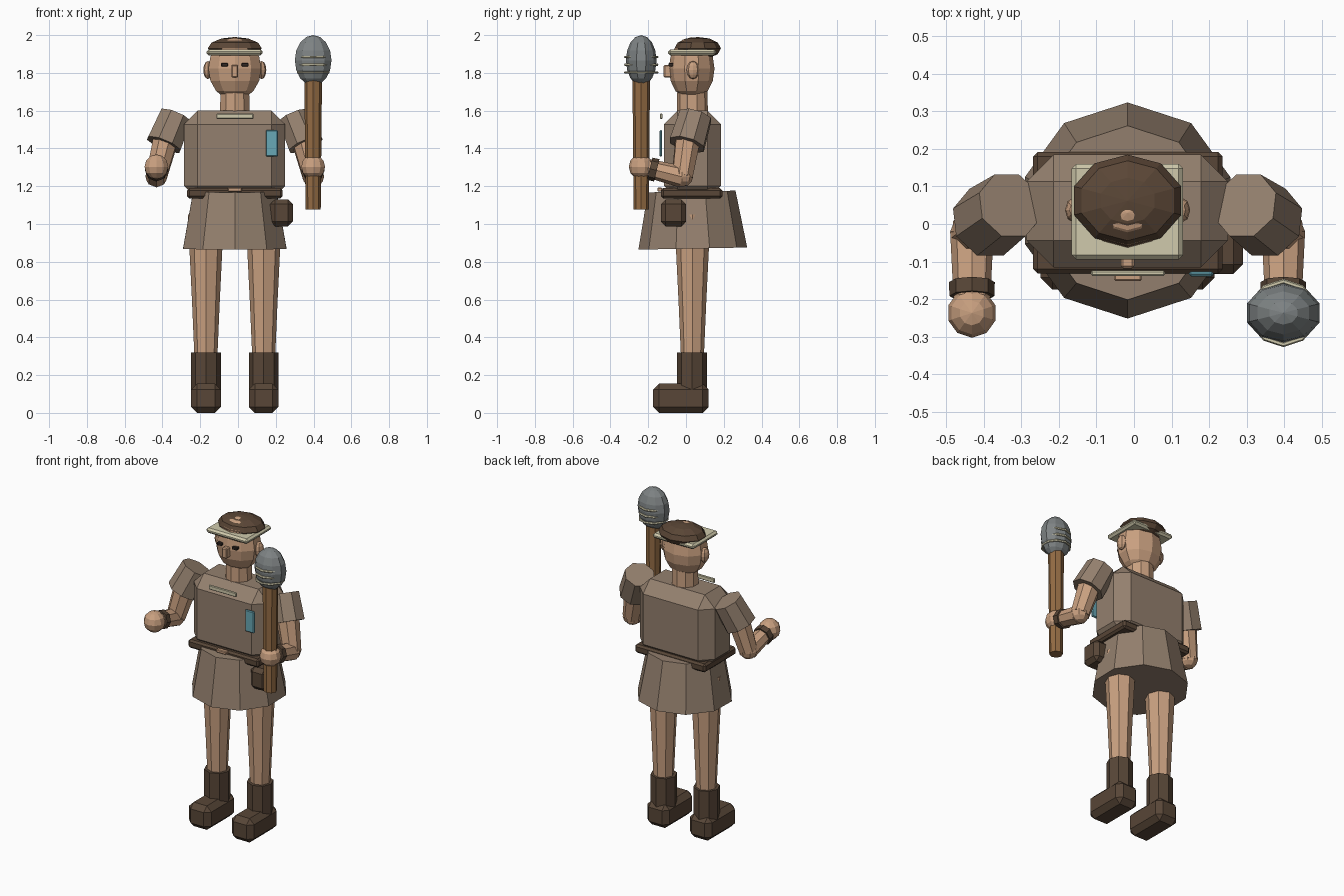
import bpy, bmesh, math
from mathutils import Vector, Matrix

if "Cube" in bpy.data.objects:
    bpy.data.objects.remove(bpy.data.objects["Cube"])

CX, CY = -0.017, 0.034          # axis of the body


def material(name, rgb):
    m = bpy.data.materials.new(name)
    lin = [(c / 255 / 12.92) if c < 10 else ((c / 255 + 0.055) / 1.055) ** 2.4 for c in rgb]
    m.diffuse_color = (*lin, 1)
    m.use_nodes = True
    m.node_tree.nodes["Principled BSDF"].inputs["Base Color"].default_value = m.diffuse_color
    return m


SKIN = material("skin", (201, 160, 128))
CLOTH = material("khaki_cloth", (148, 128, 110))
LEATHER = material("dark_leather", (88, 70, 55))
HAIR = material("dark_hair", (90, 70, 54))
CREAM = material("cream", (208, 202, 172))
TEAL = material("teal", (104, 168, 182))
WOOD = material("wood", (148, 108, 68))
STONE = material("grey_stone", (126, 131, 132))
BLACK = material("eye_dark", (50, 40, 36))


def finish(name, bm, mat, bevel=0):
    bmesh.ops.remove_doubles(bm, verts=bm.verts, dist=1e-5)
    if bevel:
        bmesh.ops.bevel(bm, geom=bm.edges[:], offset=bevel, segments=1, affect='EDGES')
    bmesh.ops.recalc_face_normals(bm, faces=bm.faces)
    me = bpy.data.meshes.new(name)
    bm.to_mesh(me)
    bm.free()
    me.materials.append(mat)
    ob = bpy.data.objects.new(name, me)
    bpy.context.collection.objects.link(ob)
    return ob


def box(name, x, y, z, mat, bevel=0):
    """Box from (min, max) ranges, with chamfered edges."""
    bm = bmesh.new()
    size = [r[1] - r[0] for r in (x, y, z)]
    mid = [(r[1] + r[0]) / 2 for r in (x, y, z)]
    bmesh.ops.create_cube(bm, size=1, matrix=Matrix.Translation(mid) @ Matrix.Diagonal((*size, 1)))
    return finish(name, bm, mat, bevel)


def lathe(name, profile, matrix, mat, sides=10, closed=False):
    """Spin (radius, height) points round z; the first corner faces the front."""
    bm = bmesh.new()
    rings = []
    for r, h in profile:
        ring = []
        for i in range(sides):
            a = 2 * math.pi * i / sides
            ring.append(bm.verts.new(matrix @ Vector((r * math.sin(a), -r * math.cos(a), h))))
        rings.append(ring)
    pairs = list(zip(rings, rings[1:])) + ([(rings[-1], rings[0])] if closed else [])
    for a, b in pairs:
        for i in range(sides):
            j = (i + 1) % sides
            bm.faces.new((a[i], a[j], b[j], b[i]))
    if not closed:
        for ring, (r, h) in ((rings[0], profile[0]), (rings[-1], profile[-1])):
            if r > 1e-4:
                bm.faces.new(ring)
    bmesh.ops.dissolve_degenerate(bm, dist=1e-6, edges=bm.edges)
    return finish(name, bm, mat)


def limb(name, p, q, r1, r2, mat, sides=8):
    """Tapered prism between two points."""
    p, q = Vector(p), Vector(q)
    d = q - p
    rot = Vector((0, 0, 1)).rotation_difference(d).to_matrix().to_4x4()
    return lathe(name, [(r1, 0), (r2, d.length)], Matrix.Translation(p) @ rot, mat, sides)


def ball(name, c, r, mat, sides=10, rings=6):
    prof = [(math.sin(math.pi * i / rings), -math.cos(math.pi * i / rings)) for i in range(rings + 1)]
    prof[0], prof[-1] = (0, -1), (0, 1)
    return lathe(name, prof, Matrix.Translation(c) @ Matrix.Diagonal((*r, 1)), mat, sides)


# Torso, skirt, belt
box("torso", (-0.286, 0.25), (-0.116, 0.185), (1.13, 1.6), CLOTH, 0.072)
limb("skirt", (CX, 0.036, 0.87), (CX, 0.03, 1.172), 0.288, 0.232, CLOTH, 10)
box("belt", (-0.269, 0.236), (-0.132, 0.192), (1.135, 1.19), LEATHER, 0.012)
box("belt_buckle", (-0.053, 0.02), (-0.152, -0.125), (1.172, 1.192), SKIN, 0.004)
box("belt_pouch", (0.17, 0.29), (-0.133, 0.0), (0.988, 1.13), LEATHER, 0.025)
box("collar_pin", (-0.115, 0.082), (-0.138, -0.124), (1.557, 1.585), CREAM, 0.004)
box("chest_badge", (0.147, 0.212), (-0.14, -0.126), (1.357, 1.497), TEAL, 0.005)

# Head
limb("neck", (CX, CY, 1.56), (CX, CY, 1.72), 0.082, 0.08, SKIN, 10)
ball("head", (CX, 0.03, 1.822), (0.147, 0.121, 0.167), SKIN, 10, 8)
ball("hair", (CX, 0.062, 1.93), (0.15, 0.123, 0.06), HAIR, 10, 6)
box("visor", (-0.166, 0.131), (-0.095, 0.16), (1.892, 1.925), CREAM, 0.012)
box("nose", (CX - 0.018, CX + 0.018), (-0.118, -0.07), (1.775, 1.842), SKIN, 0.006)

# Paired parts
for s, side in ((-1, "left"), (1, "right")):
    def at(dx, y, z):
        return (CX + s * dx, y, z)

    ex = CX + s * 0.054
    box(side + "_eye", (ex - 0.018, ex + 0.018), (-0.092, -0.06), (1.834, 1.852), BLACK, 0.003)
    ball(side + "_ear", at(0.142, 0.037, 1.815), (0.025, 0.034, 0.048), SKIN, 8, 6)

    # Arm bent forward at the elbow
    limb(side + "_sleeve", at(0.313, 0.05, 1.57), at(0.376, 0.005, 1.42), 0.092, 0.1, CLOTH)
    limb(side + "_upper_arm", at(0.365, 0.01, 1.45), at(0.415, -0.02, 1.25), 0.07, 0.058, SKIN)
    ball(side + "_elbow", at(0.415, -0.02, 1.252), (0.058, 0.058, 0.055), SKIN, 8)
    limb(side + "_forearm", at(0.415, -0.02, 1.25), at(0.415, -0.22, 1.3), 0.058, 0.048, SKIN)
    limb(side + "_wristband", at(0.415, -0.155, 1.284), at(0.415, -0.192, 1.293), 0.061, 0.06, LEATHER)
    ball(side + "_hand", at(0.415, -0.237, 1.303), (0.066, 0.066, 0.066), SKIN)

    # Leg and boot
    limb(side + "_thigh", at(0.153, CY, 0.56), at(0.153, CY, 1.05), 0.072, 0.096, SKIN)
    limb(side + "_shin", at(0.153, CY, 0.28), at(0.153, CY, 0.58), 0.06, 0.073, SKIN)
    limb(side + "_boot_shaft", at(0.153, 0.032, 0.1), at(0.153, 0.032, 0.32), 0.079, 0.079, LEATHER)
    bx = CX + s * 0.153
    box(side + "_boot_foot", (bx - 0.079, bx + 0.079), (-0.175, 0.12), (0, 0.155), LEATHER, 0.032)

# Club: shaft, stone head, binding rings
KX, KY = 0.398, -0.237
limb("club_shaft", (KX, KY, 1.077), (KX, KY, 1.8), 0.04, 0.047, WOOD)
ball("club_head", (KX, KY, 1.866), (0.102, 0.081, 0.134), STONE, 10, 8)
for i, z in enumerate((1.802, 1.843, 1.884)):
    ring = [(0.084 + 0.007 * math.cos(a), 0.007 * math.sin(a))
            for a in (k * math.pi / 3 for k in range(6))]
    lathe("club_binding_%d" % (i + 1), ring, Matrix.Translation((KX, KY, z)), CREAM, 10, True)
